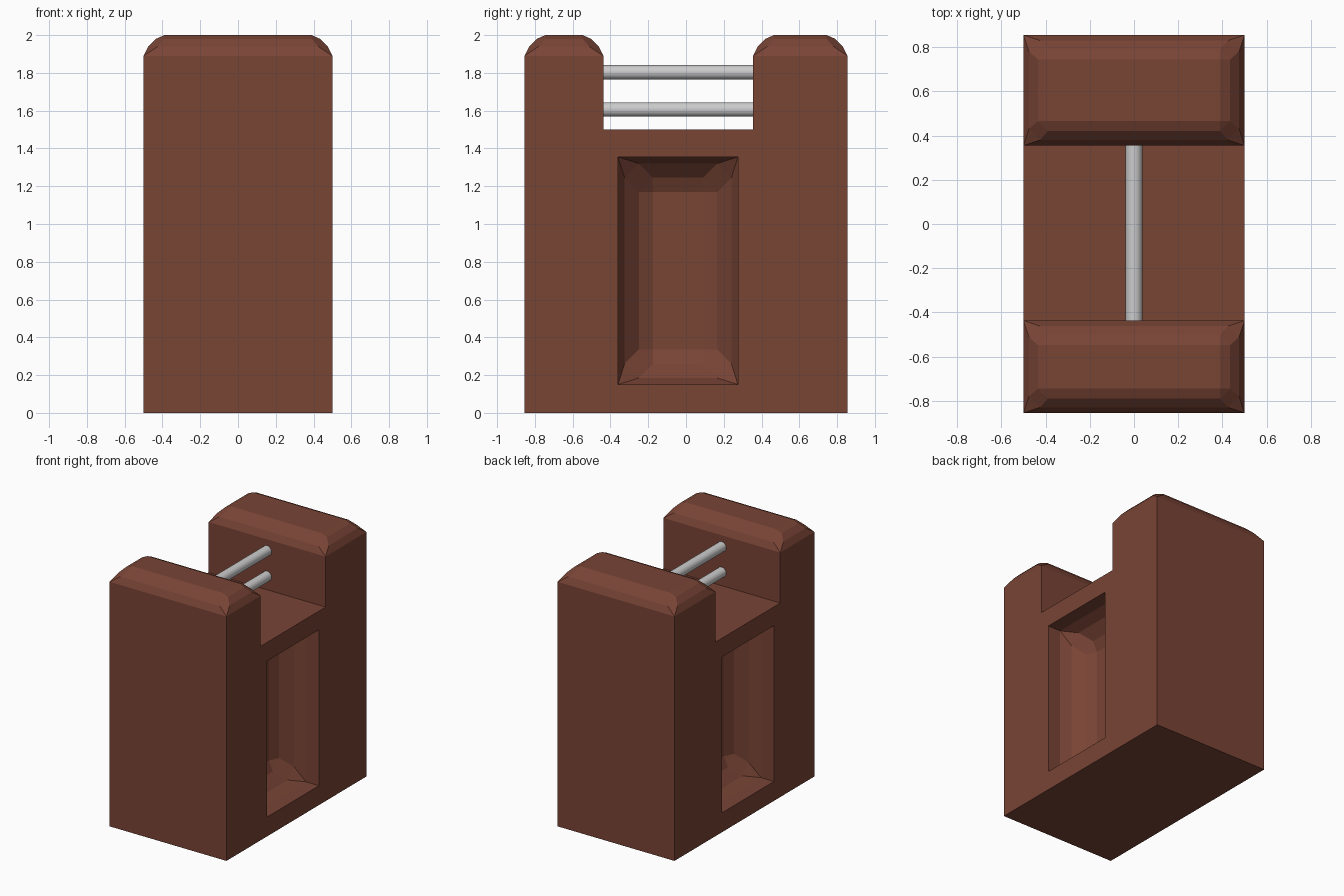
import bpy, bmesh
from mathutils import Vector

if "Cube" in bpy.data.objects:
    bpy.data.objects.remove(bpy.data.objects["Cube"])


def finish(bm, name):
    bmesh.ops.remove_doubles(bm, verts=bm.verts, dist=1e-4)
    bmesh.ops.dissolve_degenerate(bm, edges=bm.edges, dist=1e-5)
    bmesh.ops.recalc_face_normals(bm, faces=bm.faces)
    me = bpy.data.meshes.new(name)
    bm.to_mesh(me)
    bm.free()
    ob = bpy.data.objects.new(name, me)
    bpy.context.collection.objects.link(ob)
    return ob


def stepped_block(bm, hu, hv, rings, place, cap_start):
    """Stack of corner-cut rectangles; each ring is (inset, height, corner cut)."""
    loops = []
    for inset, h, c in rings:
        u, v = hu - inset, hv - inset
        pts = [(u, -v + c), (u, v - c), (u - c, v), (-u + c, v),
               (-u, v - c), (-u, -v + c), (-u + c, -v), (u - c, -v)]
        loops.append([bm.verts.new(place(a, b, h)) for a, b in pts])
    for lo, hi in zip(loops, loops[1:]):
        for i in range(8):
            j = (i + 1) % 8
            bm.faces.new((lo[i], lo[j], hi[j], hi[i]))
    bm.faces.new(loops[-1])
    if cap_start:
        bm.faces.new(loops[0])


# Body: U-shaped profile extruded across x
HX, HY, Y0, Y1, SHOULDER = 0.5, 0.855, -0.437, 0.355, 1.89
profile = [(-HY, 0), (HY, 0), (HY, SHOULDER), (Y1, SHOULDER),
           (Y1, 1.5), (Y0, 1.5), (Y0, SHOULDER), (-HY, SHOULDER)]
bm = bmesh.new()
side = bm.faces.new([bm.verts.new((-HX, y, z)) for y, z in profile])
ext = bmesh.ops.extrude_face_region(bm, geom=[side], use_keep_orig=True)
bmesh.ops.translate(bm, vec=(2 * HX, 0, 0),
                    verts=[g for g in ext["geom"] if isinstance(g, bmesh.types.BMVert)])
bm.faces.ensure_lookup_table()
open_tops = [f for f in bm.faces if all(abs(v.co.z - SHOULDER) < 1e-4 for v in f.verts)]
bmesh.ops.delete(bm, geom=open_tops, context='FACES_ONLY')

# Bevelled caps on both towers
cap = [(0, 0, 0), (0.025, 0.05, 0.05), (0.065, 0.09, 0.045), (0.11, 0.11, 0)]
for a, b in ((-HY, Y0), (Y1, HY)):
    mid = (a + b) / 2
    stepped_block(bm, HX, (b - a) / 2, cap,
                  lambda u, v, h: Vector((u, v + mid, SHOULDER + h)), False)
body = finish(bm, "body")

# Recesses sunk into both sides
recess = [(0, -0.05, 0), (0, 0.11, 0), (0.035, 0.19, 0.075),
          (0.11, 0.265, 0.075), (0.185, 0.3, 0)]
bm = bmesh.new()
for s in (1, -1):
    stepped_block(bm, 0.3175, 0.6025, recess,
                  lambda u, v, h: Vector((s * (HX - h), u - 0.0425, v + 0.7525)), True)
cutter = finish(bm, "recess_cutter")
cutter.hide_render = True
mod = body.modifiers.new("recesses", 'BOOLEAN')
mod.operation = 'DIFFERENCE'
mod.solver = 'EXACT'
mod.object = cutter
bpy.context.view_layer.objects.active = body
bpy.ops.object.modifier_apply(modifier=mod.name)
bpy.data.objects.remove(cutter)

brown = bpy.data.materials.new("brown")
brown.diffuse_color = (0.19, 0.058, 0.036, 1)
brown.use_nodes = True
brown.node_tree.nodes["Principled BSDF"].inputs["Base Color"].default_value = brown.diffuse_color
body.data.materials.clear()
body.data.materials.append(brown)

# Metal rods between the towers
for name, z in (("upper_rod", 1.803), ("lower_rod", 1.606)):
    bpy.ops.mesh.primitive_cylinder_add(vertices=32, radius=0.038, depth=Y1 - Y0 + 0.02,
                                        location=(0, (Y0 + Y1) / 2, z),
                                        rotation=(1.5707963, 0, 0))
    bpy.context.object.name = name
    bpy.ops.object.shade_smooth_by_angle()
